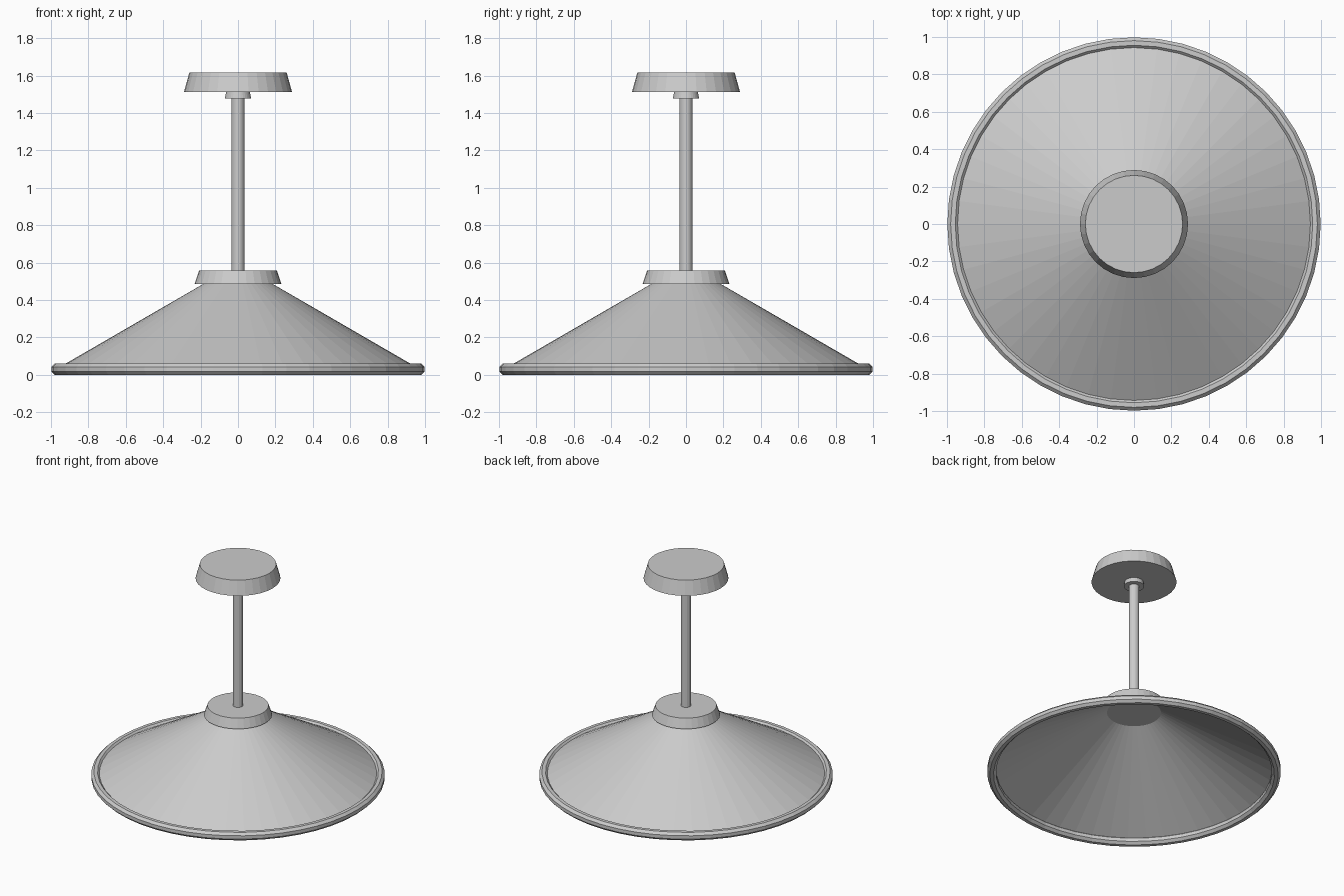
import bpy, bmesh, math

if "Cube" in bpy.data.objects:
    bpy.data.objects.remove(bpy.data.objects["Cube"])


def lathe(name, profile, sides=32, closed=False):
    """Spin (radius, z) points around z; open profiles may start/end at radius 0."""
    bm = bmesh.new()
    rings = []
    for r, z in profile:
        if r == 0:
            rings.append([bm.verts.new((0, 0, z))] * sides)
        else:
            rings.append([bm.verts.new((r * math.sin(2 * math.pi * i / sides),
                                        r * math.cos(2 * math.pi * i / sides), z))
                          for i in range(sides)])
    pairs = list(zip(rings, rings[1:]))
    if closed:
        pairs.append((rings[-1], rings[0]))
    for a, b in pairs:
        for i in range(sides):
            j = (i + 1) % sides
            quad = list(dict.fromkeys((a[i], a[j], b[j], b[i])))
            bm.faces.new(quad)
    bmesh.ops.recalc_face_normals(bm, faces=bm.faces)
    mesh = bpy.data.meshes.new(name)
    bm.to_mesh(mesh)
    bm.free()
    obj = bpy.data.objects.new(name, mesh)
    bpy.context.collection.objects.link(obj)
    return obj


def drum(name, z0, z1, r0, r1, sides=32):
    """Solid capped cylinder or tapered disc."""
    bpy.ops.mesh.primitive_cone_add(vertices=sides, radius1=r0, radius2=r1,
                                    depth=z1 - z0, location=(0, 0, (z0 + z1) / 2))
    bpy.context.object.name = name


# Open conical shade
shade = lathe("shade", [(0.965, 0.035), (0.17, 0.495)], 48)

# Rolled rim around the lower edge of the shade
R = 0.0325
rim = [(0.968 + R * math.cos(math.radians(22.5 + 45 * k)),
        0.03 + R * math.sin(math.radians(22.5 + 45 * k))) for k in range(8)]
lathe("rim", rim, 48, closed=True)

# Cap on the shade, stem, collar and ceiling canopy
drum("shade_cap", 0.487, 0.557, 0.232, 0.208)
drum("stem", 0.50, 1.52, 0.035, 0.035, 16)
drum("stem_collar", 1.478, 1.515, 0.07, 0.063)
drum("ceiling_canopy", 1.512, 1.617, 0.289, 0.26)
